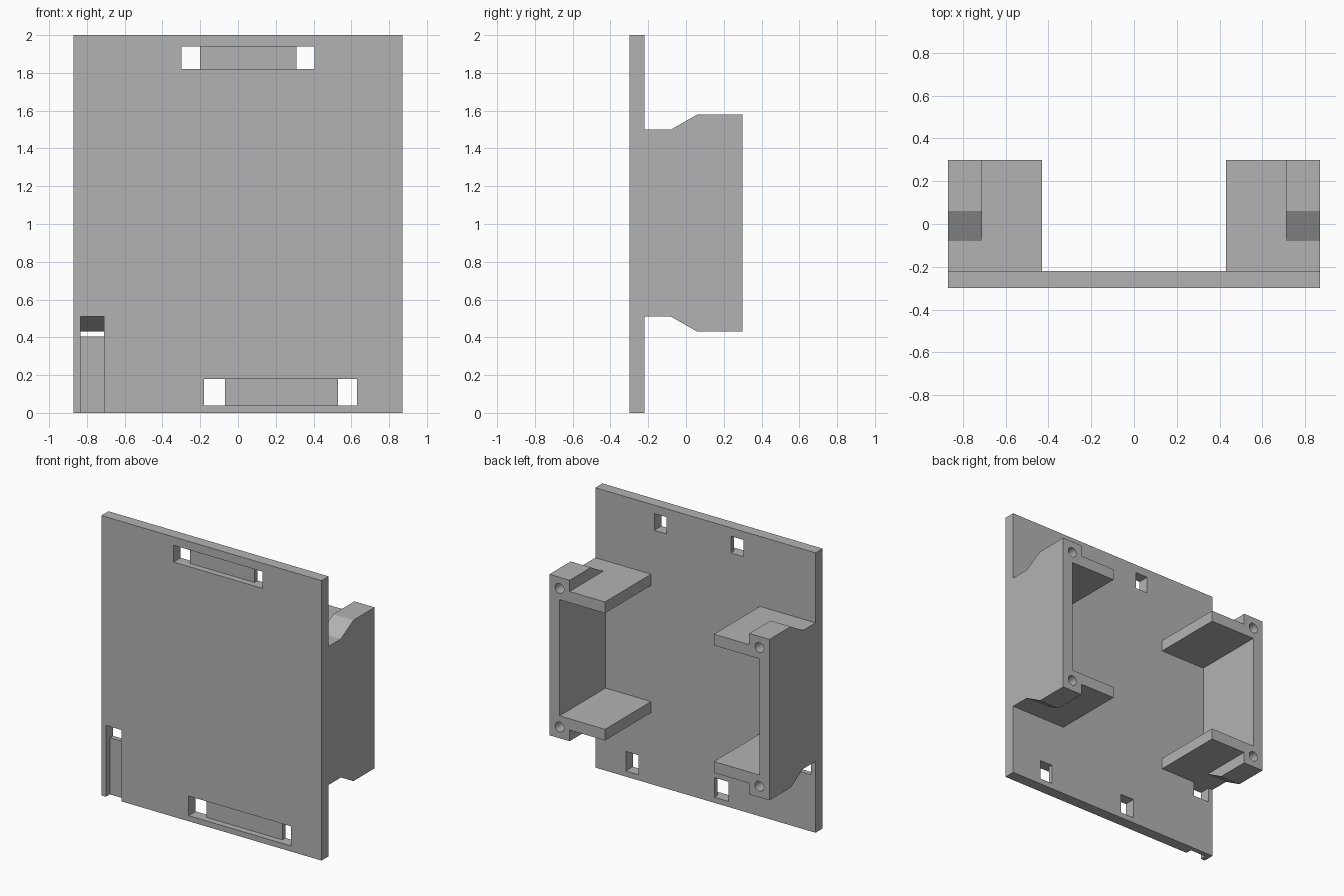
import bpy
import bmesh

if "Cube" in bpy.data.objects:
    bpy.data.objects.remove(bpy.data.objects["Cube"], do_unlink=True)

grey = bpy.data.materials.new("plain grey")
grey.use_nodes = True
colour = (0.45, 0.45, 0.45, 1)
grey.diffuse_color = colour
grey.node_tree.nodes["Principled BSDF"].inputs["Base Color"].default_value = colour


def finish(name, bm):
    bmesh.ops.recalc_face_normals(bm, faces=bm.faces)
    mesh = bpy.data.meshes.new(name)
    bm.to_mesh(mesh)
    bm.free()
    mesh.materials.append(grey)
    obj = bpy.data.objects.new(name, mesh)
    bpy.context.collection.objects.link(obj)
    return obj


def prism(name, points, axis, lo, hi):
    """Extrude a 2D outline along x or y; outline is (y, z) or (x, z)."""
    bm = bmesh.new()
    place = (lambda a, z: (lo, a, z)) if axis == "x" else (lambda a, z: (a, lo, z))
    face = bm.faces.new([bm.verts.new(place(a, z)) for a, z in points])
    new = bmesh.ops.extrude_face_region(bm, geom=[face])["geom"]
    step = (hi - lo, 0, 0) if axis == "x" else (0, hi - lo, 0)
    bmesh.ops.translate(bm, vec=step, verts=[v for v in new if isinstance(v, bmesh.types.BMVert)])
    return finish(name, bm)


def block(name, x0, x1, y0, y1, z0, z1):
    return prism(name, [(x0, z0), (x1, z0), (x1, z1), (x0, z1)], "y", y0, y1)


def combine(target, tool, operation):
    """Apply a boolean and discard the helper."""
    tool.hide_render = True
    mod = target.modifiers.new("boolean", "BOOLEAN")
    mod.object, mod.operation, mod.solver = tool, operation, "EXACT"
    bpy.context.view_layer.objects.active = target
    bpy.ops.object.modifier_apply(modifier=mod.name)
    bpy.data.objects.remove(tool, do_unlink=True)


W, FRONT, INNER, BACK = 0.87, -0.30, -0.22, 0.30
RECESS = FRONT + 0.045
MID = 1.005

# Mounting plate with two strap slots and a cable groove
plate = block("mounting_plate", -W, W, FRONT, INNER, 0, 2)
slots = [(-0.30, -0.20, 0.31, 0.405, 1.82, 1.94),
         (-0.18, -0.07, 0.53, 0.63, 0.04, 0.18)]
for x0, x1, x2, x3, z0, z1 in slots:
    combine(plate, block("recess", x0, x3, -0.4, RECESS, z0, z1), "DIFFERENCE")
    for a, b in ((x0, x1), (x2, x3)):
        combine(plate, block("window", a, b, -0.4, -0.1, z0, z1), "DIFFERENCE")
combine(plate, block("groove", -0.835, -0.71, -0.4, RECESS, -0.1, 0.45), "DIFFERENCE")
combine(plate, block("groove_window", -0.835, -0.71, -0.4, -0.1, 0.405, 0.51), "DIFFERENCE")


def bracket(name, side):
    # C-shaped holder
    arm, wall, tip = 0.495, 0.08, 0.43
    inner = arm - wall
    outline = [(tip, -arm), (W, -arm), (W, arm), (tip, arm),
               (tip, inner), (W - wall, inner), (W - wall, -inner), (tip, -inner)]
    body = prism(name, [(side * x, MID + z) for x, z in outline], "y", INNER, BACK)
    for up in (-1, 1):
        # Ramped screw boss on the outer corner
        ramp = [(-0.08, arm), (0.06, 0.575), (BACK, 0.575), (BACK, arm - 0.04), (-0.08, arm - 0.04)]
        boss = prism("boss", [(y, MID + up * z) for y, z in ramp], "x", side * 0.71, side * W)
        combine(body, boss, "UNION")
    for up in (-1, 1):
        # Blind screw hole
        bpy.ops.mesh.primitive_cylinder_add(
            vertices=32, radius=0.035, depth=0.4,
            location=(side * 0.79, BACK, MID + up * arm), rotation=(1.5707963, 0, 0))
        combine(body, bpy.context.object, "DIFFERENCE")
    bpy.ops.object.select_all(action="DESELECT")
    body.select_set(True)
    bpy.context.view_layer.objects.active = body
    bpy.ops.object.shade_smooth_by_angle(angle=0.4)
    # Keep a single material slot
    body.data.materials.clear()
    body.data.materials.append(grey)
    return body


bracket("left_bracket", 1)
bracket("right_bracket", -1)
